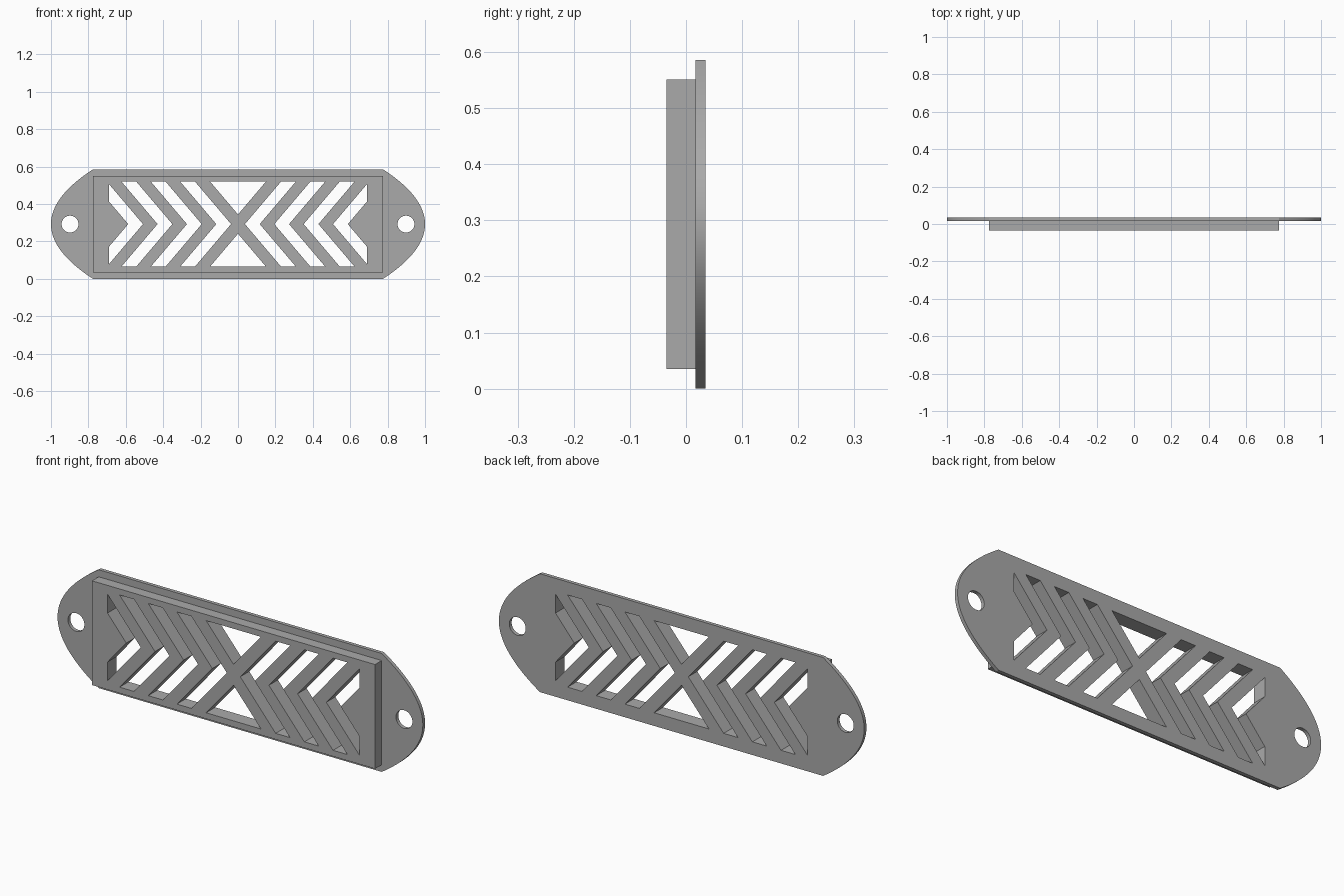
import bpy, bmesh, math

cube = bpy.data.objects.get("Cube")
if cube:
    bpy.data.objects.remove(cube, do_unlink=True)

MID = 0.293                                  # height of the centre line
HALF_X = 0.775                               # half length of the raised block
BACK, STEP, FRONT = 0.035, 0.017, -0.035     # depth levels along y
SLOPE, OPEN_Z, OPEN_X = 0.85, 0.228, 0.69    # louvre slant and opening limits

grey = bpy.data.materials.new("plain_grey")
grey.use_nodes = True
grey.diffuse_color = (0.4, 0.4, 0.4, 1)
grey.node_tree.nodes["Principled BSDF"].inputs["Base Color"].default_value = (0.4, 0.4, 0.4, 1)


def mirror_x(loop):
    return [(-x, z) for x, z in loop]


def circle(cx, r, n=48):
    return [(cx + r * math.cos(math.tau * i / n), r * math.sin(math.tau * i / n))
            for i in range(n)]


def chevron(tip):
    """Slot pointing towards the centre, cut off at the opening limits."""
    def arm(t):
        z = min(OPEN_Z, (t + OPEN_X) / SLOPE)
        return t - SLOPE * z, z
    inner, outer = arm(tip), arm(tip - 0.079)
    return [(tip, 0), inner, outer, (tip - 0.079, 0),
            (outer[0], -outer[1]), (inner[0], -inner[1])]


# Profiles, drawn around the centre line
N = 24
right_end = [(1 - (1 - HALF_X) * t * t, MID * t)
             for t in (i / N for i in range(-N, N + 1))]
outline = right_end + [(-x, -z) for x, z in right_end]
block = [(-HALF_X, -0.258), (HALF_X, -0.258), (HALF_X, 0.258), (-HALF_X, 0.258)]
screw_holes = [circle(0.898, 0.045), circle(-0.898, 0.045)]

slots = []
for k in range(4):
    slot = chevron(-0.037 - 0.157 * k)
    slots += [slot, mirror_x(slot)]
for s in (1, -1):
    slots.append([(-0.15, s * OPEN_Z), (0.15, s * OPEN_Z),
                  (0, s * (OPEN_Z - 0.15 / SLOPE))])


def add_panel(bm, loops, y0, y1, open_side=None):
    """Fill the loops, extrude from y0 to y1 and leave out the cap at open_side."""
    curve = bpy.data.curves.new("profile", 'CURVE')
    curve.dimensions = '2D'
    curve.fill_mode = 'BOTH'
    curve.extrude = abs(y1 - y0) / 2
    for loop in loops:
        spline = curve.splines.new('POLY')
        spline.points.add(len(loop) - 1)
        for p, (x, z) in zip(spline.points, loop):
            p.co = (x, z, 0, 1)
        spline.use_cyclic_u = True
    helper = bpy.data.objects.new("profile", curve)
    bpy.context.collection.objects.link(helper)
    dg = bpy.context.evaluated_depsgraph_get()
    mesh = bpy.data.meshes.new_from_object(helper.evaluated_get(dg))
    part = bmesh.new()
    part.from_mesh(mesh)
    for v in part.verts:
        x, z, d = v.co
        v.co = (x, (y0 + y1) / 2 - d, z + MID)
    if open_side is not None:
        caps = [f for f in part.faces
                if all(abs(v.co.y - open_side) < 1e-4 for v in f.verts)]
        bmesh.ops.delete(part, geom=caps, context='FACES')
    part.to_mesh(mesh)
    part.free()
    bm.from_mesh(mesh)
    bpy.data.objects.remove(helper, do_unlink=True)
    bpy.data.curves.remove(curve)
    bpy.data.meshes.remove(mesh)


bm = bmesh.new()
# Mounting plate, raised block and the visible front of the flange
add_panel(bm, [outline] + screw_holes + slots, STEP, BACK, STEP)
add_panel(bm, [block] + slots, FRONT, STEP, STEP)
add_panel(bm, [outline, block] + screw_holes, STEP, STEP)
bmesh.ops.remove_doubles(bm, verts=bm.verts, dist=1e-4)
bmesh.ops.recalc_face_normals(bm, faces=bm.faces)

mesh = bpy.data.meshes.new("vent_grille")
bm.to_mesh(mesh)
bm.free()
mesh.materials.clear()
mesh.materials.append(grey)
grille = bpy.data.objects.new("vent_grille", mesh)
bpy.context.collection.objects.link(grille)
bpy.ops.object.select_all(action='DESELECT')
grille.select_set(True)
bpy.context.view_layer.objects.active = grille
bpy.ops.object.shade_smooth_by_angle(angle=math.radians(30))
